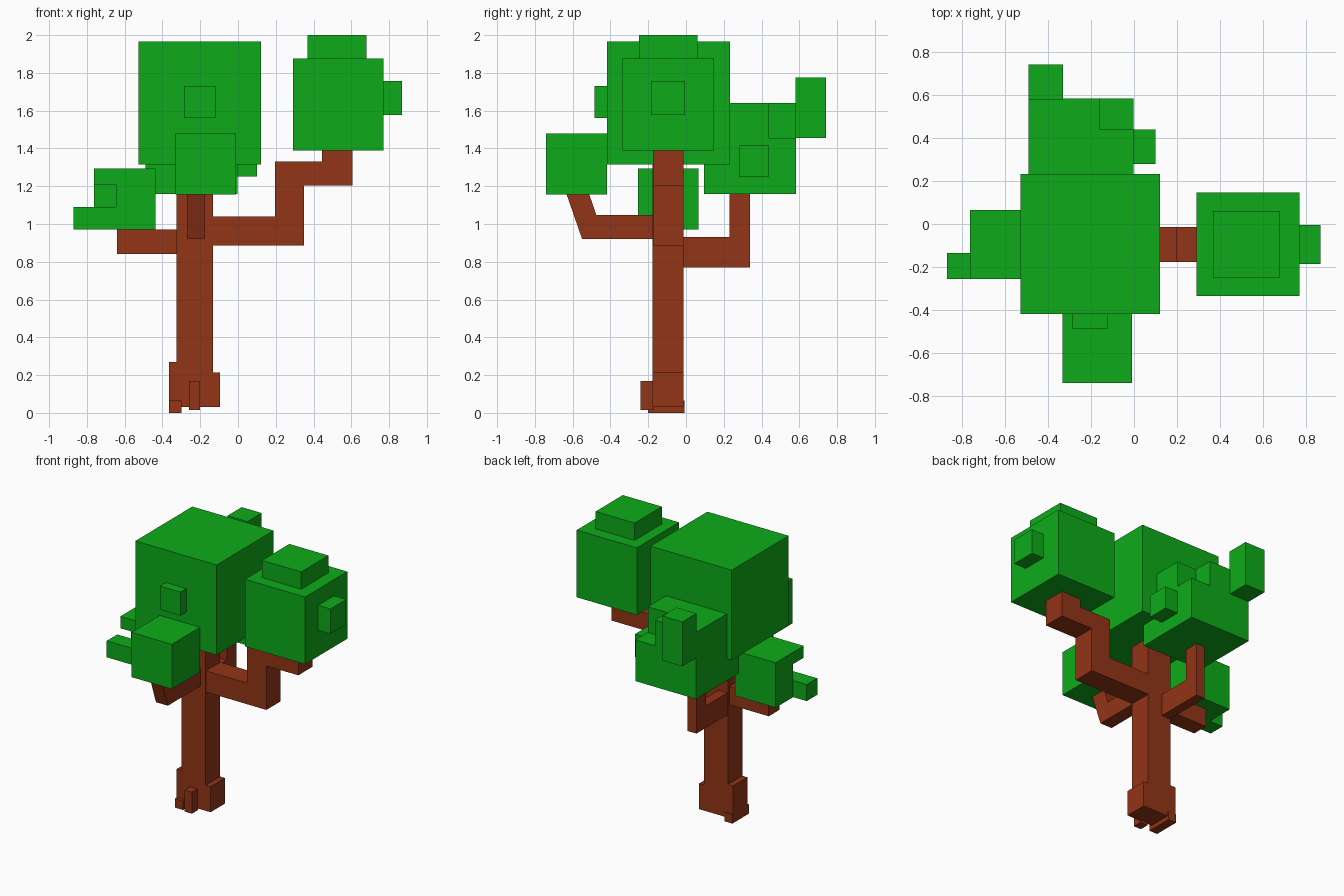
import bpy, bmesh

if "Cube" in bpy.data.objects:
    bpy.data.objects.remove(bpy.data.objects["Cube"])


def material(name, rgb):
    m = bpy.data.materials.new(name)
    m.diffuse_color = (*rgb, 1)
    m.use_nodes = True
    m.node_tree.nodes["Principled BSDF"].inputs["Base Color"].default_value = m.diffuse_color
    return m


BARK = material("bark", (0.29, 0.035, 0.008))
LEAF = material("leaf", (0.004, 0.41, 0.01))


def prism(name, pts, axis, lo, hi, mat):
    """Extrude a profile: axis 'y' takes (x, z) points, axis 'x' takes (y, z)."""
    bm = bmesh.new()
    place = (lambda p: (p[0], lo, p[1])) if axis == "y" else (lambda p: (lo, p[0], p[1]))
    face = bm.faces.new([bm.verts.new(place(p)) for p in pts])
    out = bmesh.ops.extrude_face_region(bm, geom=[face])
    vec = (0, hi - lo, 0) if axis == "y" else (hi - lo, 0, 0)
    bmesh.ops.translate(bm, vec=vec, verts=[v for v in out["geom"] if isinstance(v, bmesh.types.BMVert)])
    bmesh.ops.recalc_face_normals(bm, faces=bm.faces)
    mesh = bpy.data.meshes.new(name)
    bm.to_mesh(mesh)
    bm.free()
    ob = bpy.data.objects.new(name, mesh)
    bpy.context.collection.objects.link(ob)
    mesh.materials.append(mat)
    return ob


def box(name, x, y, z, mat=LEAF):
    pts = [(x[0], z[0]), (x[1], z[0]), (x[1], z[1]), (x[0], z[1])]
    return prism(name, pts, "y", y[0], y[1], mat)


def notch(ob, x, y, z):
    """Cut a box-shaped bite out of a leaf block."""
    cutter = box(ob.name + "_cutter", x, y, z)
    cutter.hide_render = True
    cutter.hide_viewport = True
    mod = ob.modifiers.new("notch", "BOOLEAN")
    mod.operation, mod.solver, mod.object = "DIFFERENCE", "EXACT", cutter


# Trunk with flared foot and small roots
prism("trunk", [(-.365, .03), (-.095, .03), (-.095, .215), (-.133, .215), (-.133, 1.33),
                (-.325, 1.33), (-.325, .27), (-.365, .27)], "y", -.178, -.014, BARK)
box("root_left", (-.365, -.30), (-.20, -.008), (0, .065), BARK)
box("root_front", (-.26, -.20), (-.24, -.17), (.015, .17), BARK)

# Branches
prism("branch_right", [(-.15, .887), (.35, .887), (.35, 1.205), (.605, 1.205), (.605, 1.4),
                       (.445, 1.4), (.445, 1.33), (.195, 1.33), (.195, 1.04), (-.15, 1.04)],
      "y", -.176, -.013, BARK)
box("branch_left", (-.64, -.31), (-.15, -.03), (.84, .972), BARK)
prism("branch_back", [(-.03, .77), (.338, .77), (.338, 1.17), (.23, 1.17), (.23, .93), (-.03, .93)],
      "x", -.32, -.25, BARK)
prism("branch_front", [(-.17, .92), (-.55, .92), (-.635, 1.165), (-.515, 1.165), (-.475, 1.048), (-.17, 1.048)],
      "x", -.27, -.175, BARK)

# Central crown
box("crown", (-.527, .122), (-.418, .232), (1.315, 1.965))
box("crown_bump", (-.285, -.12), (-.485, -.41), (1.56, 1.73))

# Front leaves
box("leaves_front", (-.332, -.01), (-.74, -.418), (1.157, 1.48))

# Right leaves
box("leaves_right", (.29, .77), (-.335, .147), (1.39, 1.875))
box("leaves_right_top", (.368, .68), (-.25, .06), (1.865, 2.0))
box("leaves_right_bump", (.76, .868), (-.185, -.005), (1.578, 1.758))

# Left leaves
left = box("leaves_left", (-.762, -.438), (-.255, .065), (.971, 1.295))
notch(left, (-.9, -.645), (-.4, -.135), (1.09, 1.21))
box("leaves_left_bump", (-.87, -.75), (-.255, -.135), (.971, 1.09))

# Back leaves
back = box("leaves_back", (-.49, -.003), (.095, .583), (1.158, 1.64))
notch(back, (-.16, .2), (.44, .8), (1.455, 1.8))
box("leaves_back_bump", (-.02, .1), (.28, .44), (1.252, 1.415))
box("leaves_back_tip", (-.49, -.33), (.58, .742), (1.455, 1.776))
